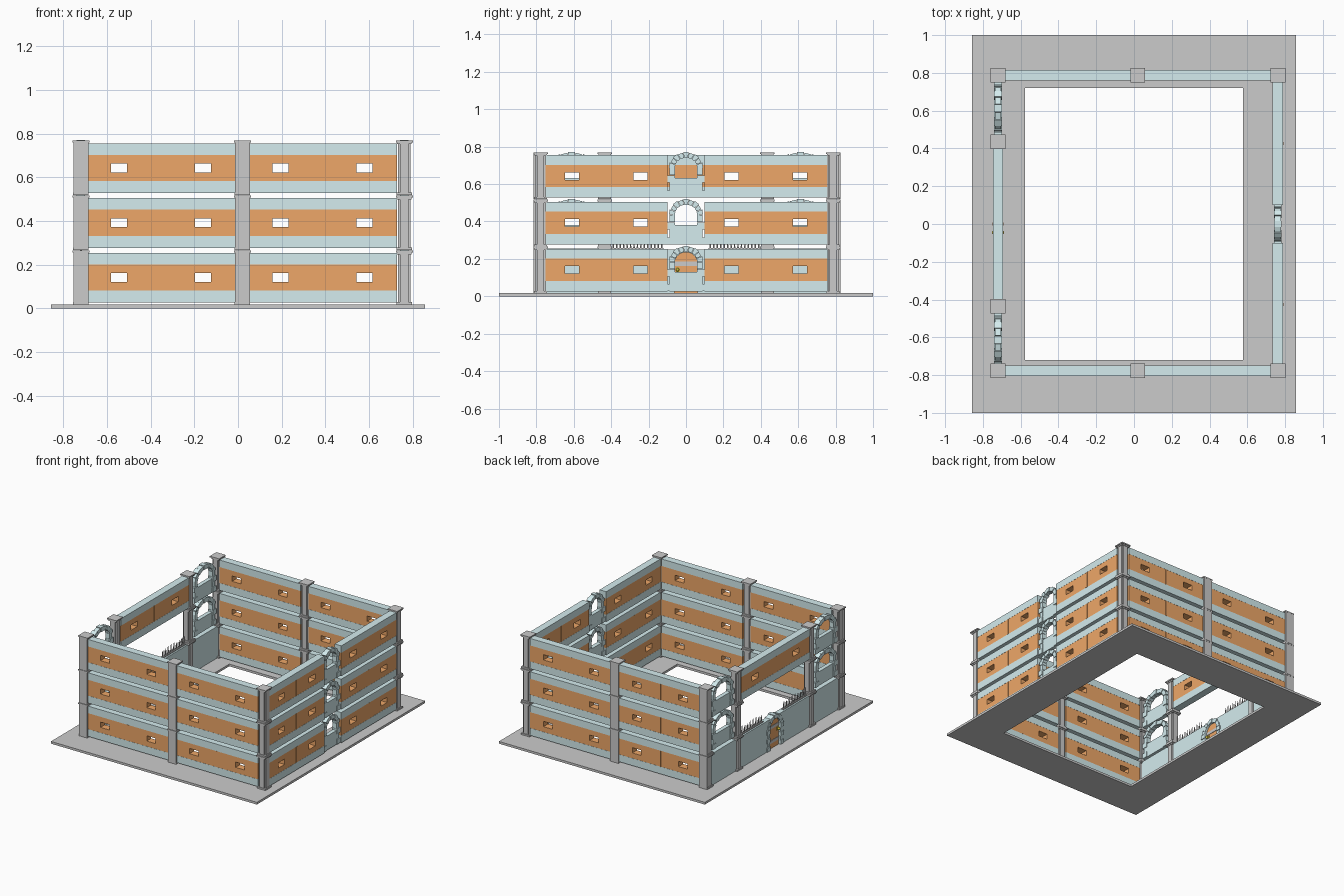
import bpy, bmesh, math
from mathutils import Matrix, Vector

if "Cube" in bpy.data.objects:
    bpy.data.objects.remove(bpy.data.objects["Cube"])


def material(name, rgb):
    m = bpy.data.materials.new(name)
    m.diffuse_color = (*rgb, 1)
    m.use_nodes = True
    m.node_tree.nodes["Principled BSDF"].inputs["Base Color"].default_value = m.diffuse_color
    return m


BLUE = material("pale_blue", (0.66, 0.84, 0.86))
ORANGE = material("orange", (0.86, 0.39, 0.14))
GOLD = material("gold", (0.75, 0.6, 0.05))
PALE = material("pale_metal", (0.8, 0.8, 0.8))
FLOORS = (0.026, 0.277, 0.528)
H = 0.228


def box(bm, u0, u1, v0, v1, z0, z1):
    c = Vector(((u0 + u1) / 2, (v0 + v1) / 2, (z0 + z1) / 2))
    s = Matrix.Diagonal((u1 - u0, v1 - v0, z1 - z0, 1))
    bmesh.ops.create_cube(bm, size=1, matrix=Matrix.Translation(c) @ s)


def prism(bm, pts, v0, v1):
    # outline in (u, z), thickened along v
    f = bm.faces.new([bm.verts.new((u, v0, z)) for u, z in pts])
    r = bmesh.ops.extrude_face_region(bm, geom=[f])
    vs = [g for g in r["geom"] if isinstance(g, bmesh.types.BMVert)]
    bmesh.ops.translate(bm, verts=vs, vec=(0, v1 - v0, 0))
    

def finish(bm, name, mat=None, loc=(0, 0, 0), rot=0):
    bmesh.ops.recalc_face_normals(bm, faces=bm.faces)
    me = bpy.data.meshes.new(name)
    bm.to_mesh(me)
    bm.free()
    ob = bpy.data.objects.new(name, me)
    bpy.context.collection.objects.link(ob)
    ob.location = loc
    ob.rotation_euler.z = rot
    if mat:
        me.materials.append(mat)
    return ob


def banded_wall(name, u0, u1, wins, z, loc, rot=0):
    # pale top and bottom courses
    bm = bmesh.new()
    t = 0.0275
    box(bm, u0, u1, -t, t, z, z + 0.055)
    box(bm, u0, u1, -t, t, z + 0.175, z + H)
    finish(bm, name + "_courses", BLUE, loc, rot)
    # orange band built around the window slots
    bm = bmesh.new()
    t = 0.0265
    box(bm, u0, u1, -t, t, z + 0.055, z + 0.095)
    box(bm, u0, u1, -t, t, z + 0.135, z + 0.175)
    edges = [u0] + [e for w in wins for e in (w - 0.037, w + 0.037)] + [u1]
    for a, b in zip(edges[::2], edges[1::2]):
        box(bm, a, b, -t, t, z + 0.095, z + 0.135)
    mid = sum(wins) / len(wins)
    box(bm, mid - 0.008, mid + 0.008, -0.0285, 0.0285, z + 0.055, z + 0.175)
    finish(bm, name + "_band", ORANGE, loc, rot)


def ring(bm, uc, spring, a, h, w, t, n=9):
    # arch stones: outer half-width a, rise h, ring depth w
    for i in range(n):
        p = math.pi * (i + 0.04) / n
        q = math.pi * (i + 0.96) / n
        d = t + (0.003 if i % 2 == 0 else 0)
        o = 0.004 if i % 2 == 0 else 0
        pts = [(uc + (a + o) * math.cos(p), spring + (h + o) * math.sin(p)),
               (uc + (a + o) * math.cos(q), spring + (h + o) * math.sin(q)),
               (uc + (a - w) * math.cos(q), spring + (h - w) * math.sin(q)),
               (uc + (a - w) * math.cos(p), spring + (h - w) * math.sin(p))]
        prism(bm, pts, -d, d)


def jambs(bm, uc, a, w, z0, z1, t, n=4, step=0.012):
    # stacked stones of alternating length on both sides
    dz = (z1 - z0) / n
    for s in (-1, 1):
        for i in range(n):
            k = step if i % 2 == 0 else 0
            lo, hi = sorted((uc + s * (a - w), uc + s * (a + k)))
            d = t + k / 4
            box(bm, lo, hi, -d, d, z0 + i * dz + 0.001, z0 + (i + 1) * dz - 0.001)


def arch_window(name, uc, a, w, z, loc, rot):
    bm = bmesh.new()
    spring = z + 0.158
    box(bm, uc - a, uc + a, -0.015, 0.015, z, z + 0.105)
    jambs(bm, uc, a, w, z, spring, 0.017)
    ring(bm, uc, spring, a, 0.083, w, 0.017)
    finish(bm, name, BLUE, loc, rot)


def arch_outline(a, h, spring, n=14):
    return [(a * math.cos(math.pi * i / n), spring + h * math.sin(math.pi * i / n))
            for i in range(n + 1)]


# paved border of separate slabs
bm = bmesh.new()
Z = 0.017
for i in range(6):
    x0 = -0.857 + i * 1.714 / 6
    for y0, y1 in ((-1, -0.72), (0.72, 1)):
        box(bm, x0, x0 + 1.714 / 6, y0, y1, 0, Z)
for i in range(6):
    y0 = -0.72 + i * 0.24
    for x0, x1 in ((-0.857, -0.577), (0.577, 0.857)):
        box(bm, x0, x1, y0, y0 + 0.24, 0, Z)
finish(bm, "paving")

# columns, stacked in three lengths with collars
YF, YB, XL, XR = -0.777, 0.787, -0.72, 0.762
for x, y, plate in ((XL, YF, -1), (0.02, YF, -1), (XR, YF, 0), (XL, YB, 1),
                    (0.02, YB, 1), (XR, YB, 0), (XL, 0.435, 0), (XL, -0.435, 0)):
    bm = bmesh.new()
    for z0, z1 in ((Z, 0.265), (0.267, 0.517), (0.519, 0.77)):
        box(bm, -0.029, 0.029, -0.019, 0.019, z0, z1 - 0.008)
        box(bm, -0.019, 0.019, -0.029, 0.029, z0, z1 - 0.008)
        box(bm, -0.039, 0.039, -0.039, 0.039, z1 - 0.009, z1)
        box(bm, -0.033, 0.033, -0.033, 0.033, z1 - 0.018, z1 - 0.009)
        box(bm, -0.035, 0.035, -0.035, 0.035, z0, z0 + 0.011)
        if plate:
            a, b = sorted((plate * 0.028, plate * 0.038))
            box(bm, -0.034, 0.034, a, b, z0, z1)
    finish(bm, "column", None, (x, y, 0))

# walls and arched windows, floor by floor
R = math.pi / 2
for z in FLOORS:
    for y, side in ((YF, "front"), (YB, "back")):
        banded_wall(side + "_wall_left", -0.685, -0.012, (-0.545, -0.16), z, (0, y, 0))
        banded_wall(side + "_wall_right", 0.055, 0.728, (0.195, 0.58), z, (0, y, 0))
    banded_wall("right_wall_a", -0.752, -0.1, (-0.61, -0.243), z, (XR, 0, 0), R)
    banded_wall("right_wall_b", 0.1, 0.757, (0.243, 0.61), z, (XR, 0, 0), R)
    arch_window("right_arch", 0, 0.088, 0.028, z, (XR, 0, 0), R)
    for s in (-1, 1):
        if z > 0.1:
            arch_window("left_arch", s * 0.612, 0.118, 0.03, z, (XL, 0, 0), R)
banded_wall("left_upper_wall", -0.405, 0.405, (-0.243, 0.243), FLOORS[2], (XL, 0, 0), R)

# ground-floor side walls on the left
bm = bmesh.new()
for lo, hi in ((-0.75, -0.465), (0.465, 0.76)):
    box(bm, lo, hi, -0.02, 0.02, Z, 0.255)
finish(bm, "left_corner_walls", BLUE, (XL, 0, 0), R)

# gate wall with arched opening
bm = bmesh.new()
prism(bm, [(0.405, Z), (0.405, 0.25), (-0.405, 0.25), (-0.405, Z), (-0.062, Z)]
      + arch_outline(0.062, 0.062, 0.175)[::-1] + [(0.062, Z)], -0.02, 0.02)
finish(bm, "gate_wall", BLUE, (XL, 0, 0), R)
bm = bmesh.new()
jambs(bm, 0, 0.088, 0.027, Z, 0.175, 0.024, 5)
ring(bm, 0, 0.175, 0.088, 0.088, 0.027, 0.024)
finish(bm, "gate_surround", BLUE, (XL, 0, 0), R)

# door, straps and handle
bm = bmesh.new()
prism(bm, arch_outline(0.063, 0.063, 0.175) + [(-0.063, Z), (0.063, Z)], -0.009, 0.009)
finish(bm, "door", ORANGE, (XL, 0, 0), R)
bm = bmesh.new()
for z0 in (0.055, 0.163):
    box(bm, -0.06, 0.06, -0.012, 0.012, z0, z0 + 0.022)
finish(bm, "door_straps", PALE, (XL, 0, 0), R)
bm = bmesh.new()
box(bm, -0.054, -0.034, -0.014, 0.014, 0.13, 0.155)
for v in (-0.022, 0.022):
    bmesh.ops.create_uvsphere(bm, u_segments=10, v_segments=6, radius=0.01,
                              matrix=Matrix.Translation((-0.045, v, 0.142)))
finish(bm, "door_handle", GOLD, (XL, 0, 0), R)

# spikes on top of the gate wall
bm = bmesh.new()
for s in (-1, 1):
    for i in range(15):
        u = s * (0.13 + i * 0.0185)
        bmesh.ops.create_cone(bm, cap_ends=True, segments=6, radius1=0.006, radius2=0.0008,
                              depth=0.065, matrix=Matrix.Translation((u, 0, 0.28)))
    lo, hi = sorted((s * 0.12, s * 0.4))
    box(bm, lo, hi, -0.008, 0.008, 0.249, 0.257)
finish(bm, "wall_spikes", None, (XL, 0, 0), R)
